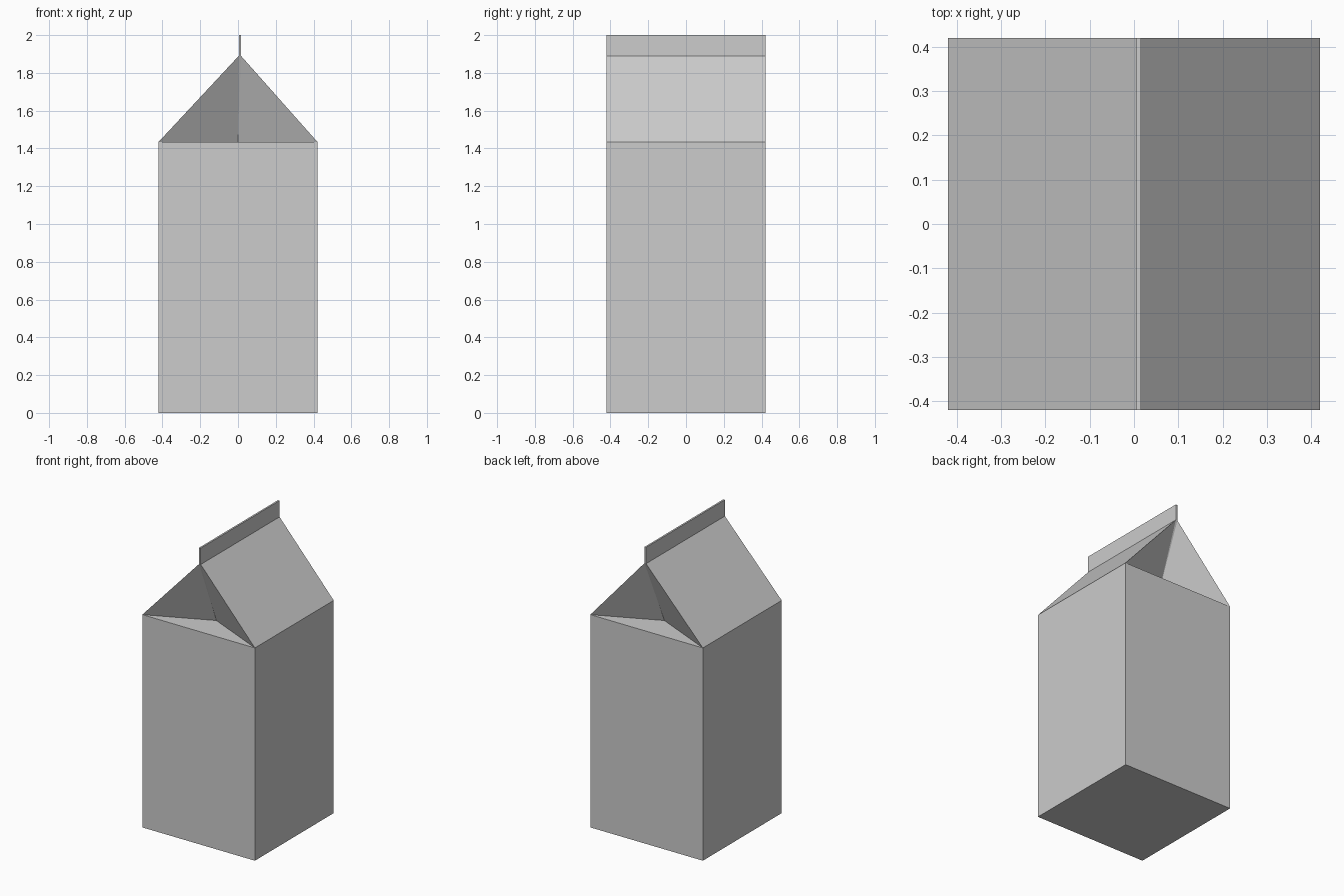
import bpy
import bmesh

cube = bpy.data.objects.get("Cube")
if cube:
    bpy.data.objects.remove(cube, do_unlink=True)

HALF = 0.42           # half width of the square body
SHOULDER = 1.435      # top of the straight walls
RIDGE = 1.89          # where the roof panels meet
TOP = 2.0             # top of the sealed fin
FOLD = 0.23           # how far out the gable folds sit
FIN_L, FIN_R = 0.004, 0.016

grey = bpy.data.materials.new("light grey card")
grey.use_nodes = True
colour = (0.604, 0.604, 0.604, 1)
grey.diffuse_color = colour
grey.node_tree.nodes["Principled BSDF"].inputs["Base Color"].default_value = colour


def make_part(name, faces):
    """Build a flat-shaded part from faces given as corner lists."""
    bm = bmesh.new()
    for corners in faces:
        bm.faces.new([bm.verts.new(c) for c in corners])
    bmesh.ops.remove_doubles(bm, verts=bm.verts, dist=0.0005)
    bmesh.ops.recalc_face_normals(bm, faces=bm.faces)
    mesh = bpy.data.meshes.new(name)
    bm.to_mesh(mesh)
    bm.free()
    mesh.materials.append(grey)
    obj = bpy.data.objects.new(name, mesh)
    bpy.context.collection.objects.link(obj)


faces = []

# Walls and base
ring = [(-HALF, -HALF), (HALF, -HALF), (HALF, HALF), (-HALF, HALF)]
faces.append([(x, y, 0) for x, y in reversed(ring)])
for a, b in zip(ring, ring[1:] + ring[:1]):
    faces.append([(*a, 0), (*b, 0), (*b, SHOULDER), (*a, SHOULDER)])

# Sloping roof panels and the sides of the fin
for x, fin_x in ((-HALF, FIN_L), (HALF, FIN_R)):
    profile = [(x, SHOULDER), (fin_x, RIDGE), (fin_x, TOP)]
    for (x0, z0), (x1, z1) in zip(profile, profile[1:]):
        faces.append([(x0, -HALF, z0), (x0, HALF, z0),
                      (x1, HALF, z1), (x1, -HALF, z1)])

# Top of the fin
faces.append([(FIN_L, -HALF, TOP), (FIN_R, -HALF, TOP),
              (FIN_R, HALF, TOP), (FIN_L, HALF, TOP)])

# Folded-in gables, their flat ledges and the fin ends
for side in (-1, 1):
    y = side * HALF
    fold = (0, side * FOLD, SHOULDER)
    left, right = (-HALF, y, SHOULDER), (HALF, y, SHOULDER)
    tip_l, tip_r = (FIN_L, y, RIDGE), (FIN_R, y, RIDGE)
    faces += [
        [left, right, fold],
        [left, fold, tip_l],
        [fold, right, tip_r],
        [fold, tip_r, tip_l],
        [tip_l, tip_r, (FIN_R, y, TOP), (FIN_L, y, TOP)],
    ]

make_part("gable_top_carton", faces)
